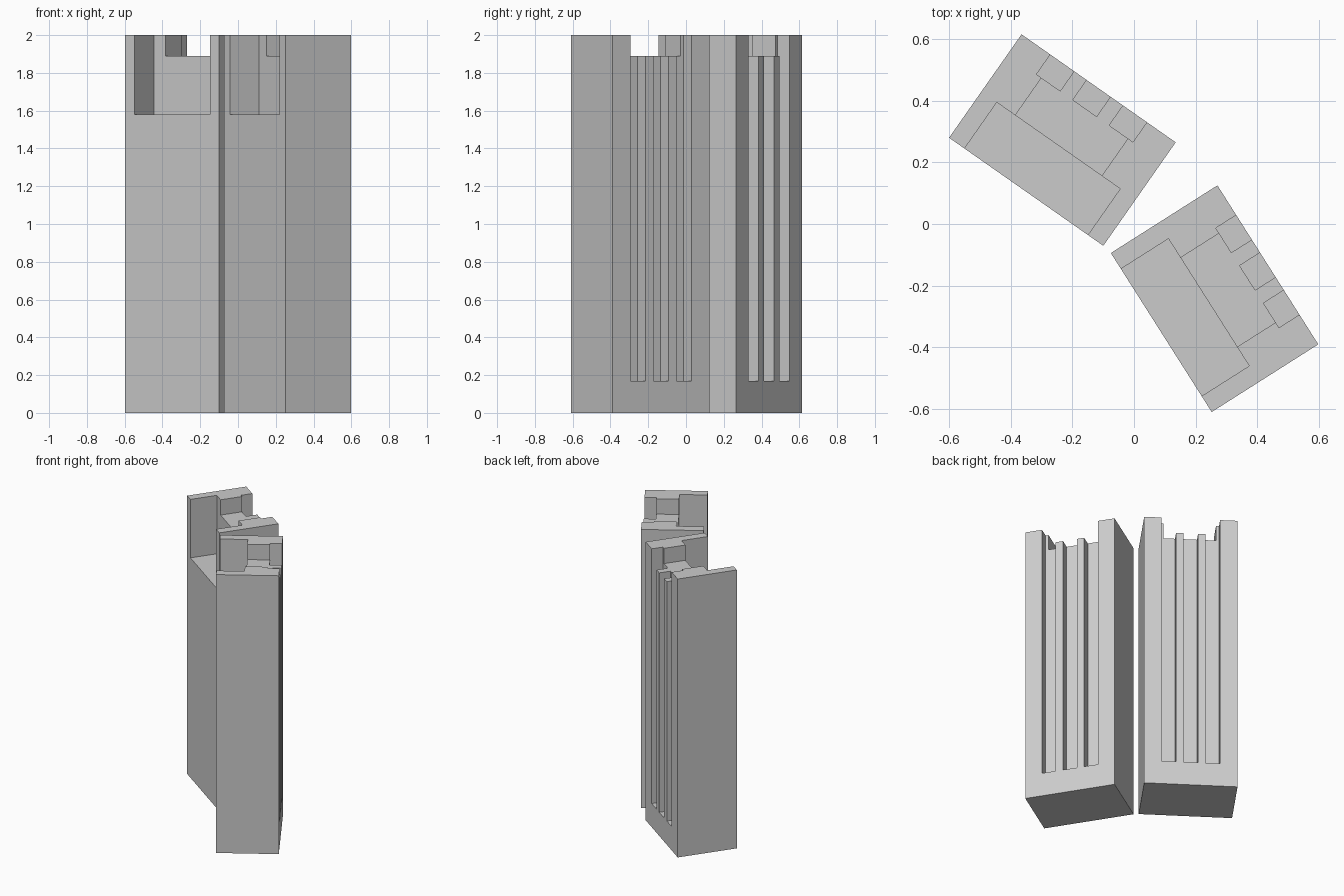
import bpy
import math

cube = bpy.data.objects.get("Cube")
if cube:
    bpy.data.objects.remove(cube, do_unlink=True)

# One plain grey for everything
grey = bpy.data.materials.new("stone_grey")
grey.use_nodes = True
colour = (0.6, 0.6, 0.6, 1)
grey.diffuse_color = colour
grey.node_tree.nodes["Principled BSDF"].inputs["Base Color"].default_value = colour

LENGTH, DEPTH, HEIGHT = 0.61, 0.409, 2.0
HALF_L, HALF_D = LENGTH / 2, DEPTH / 2
ABOVE = HEIGHT + 0.1     # cutters overshoot the open sides
BEHIND = HALF_D + 0.1


def box(name, xs, ys, zs):
    """Axis-aligned box given by its ranges."""
    mesh = bpy.data.meshes.new(name)
    verts = [(x, y, z) for x in xs for y in ys for z in zs]
    faces = [(0, 1, 3, 2), (4, 6, 7, 5), (0, 4, 5, 1),
             (2, 3, 7, 6), (0, 2, 6, 4), (1, 5, 7, 3)]
    mesh.from_pydata(verts, [], faces)
    mesh.materials.append(grey)
    obj = bpy.data.objects.new(name, mesh)
    bpy.context.scene.collection.objects.link(obj)
    return obj


def tower(name, centre, angle):
    body = box(name, (-HALF_L, HALF_L), (-HALF_D, HALF_D), (0, HEIGHT))

    # Front terrace, then the shallow rear terrace behind it
    cutters = [
        box("front_terrace_cutter", (-0.244, 0.244), (-BEHIND, -0.022), (1.58, ABOVE)),
        box("rear_terrace_cutter", (-0.171, 0.171), (-0.1, BEHIND), (1.89, ABOVE)),
    ]
    # Three tall grooves in the rear face
    for x in (-0.144, 0, 0.144):
        cutters.append(box("groove_cutter", (x - 0.047, x + 0.047),
                           (0.126, BEHIND), (0.17, ABOVE)))

    for cutter in cutters:
        cutter.hide_render = True
        mod = body.modifiers.new("cut", "BOOLEAN")
        mod.operation = "DIFFERENCE"
        mod.solver = "EXACT"
        mod.object = cutter

    # Bake the cuts and discard the cutters
    bpy.context.view_layer.update()
    evaluated = body.evaluated_get(bpy.context.evaluated_depsgraph_get())
    mesh = bpy.data.meshes.new_from_object(evaluated)
    body.modifiers.clear()
    body.data = mesh
    for cutter in cutters:
        bpy.data.objects.remove(cutter, do_unlink=True)

    body.location = (*centre, 0)
    body.rotation_euler.z = math.radians(angle)


tower("right_tower", (-0.232, 0.272), -35)
tower("left_tower", (0.261, -0.242), -57.6)
